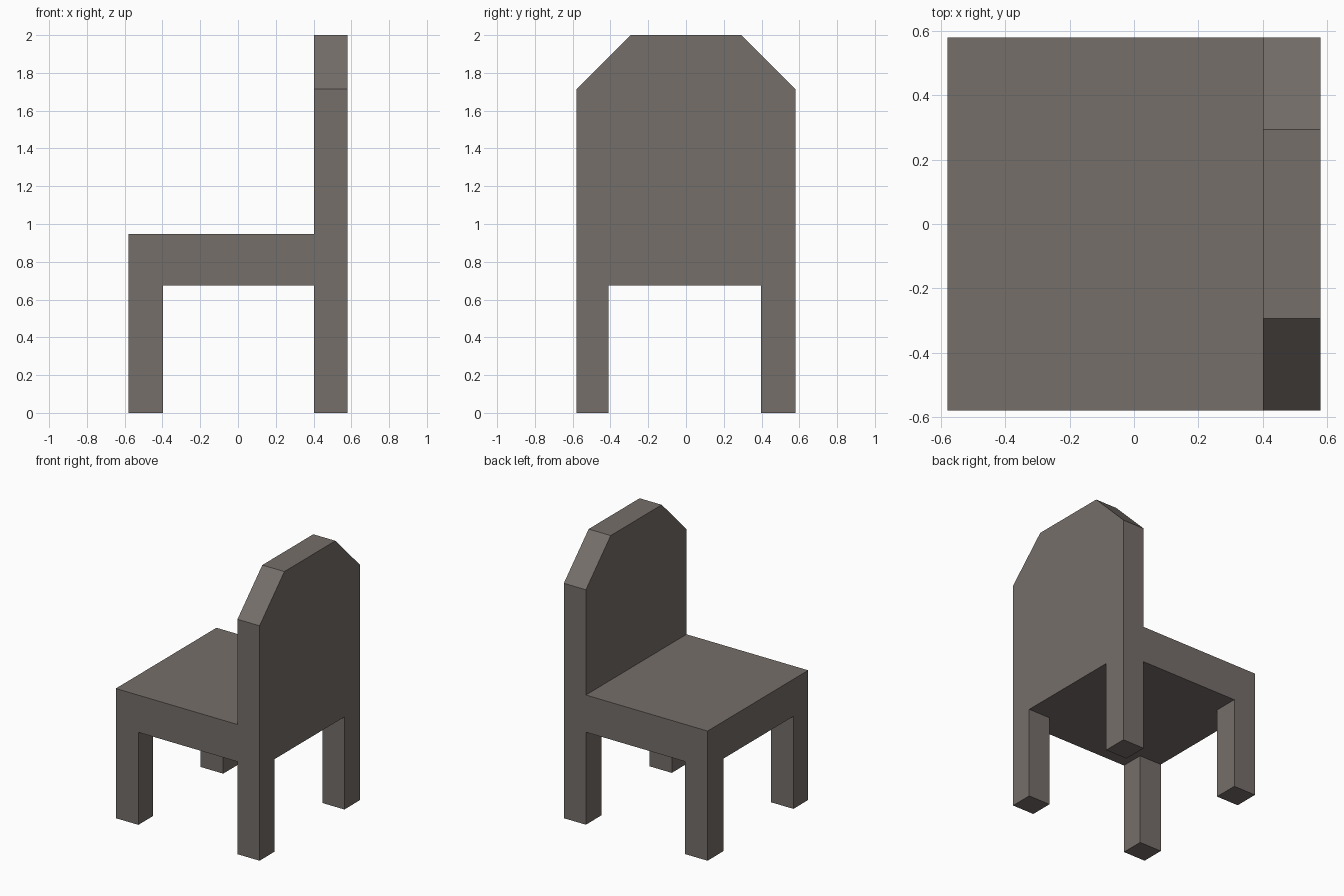
import bpy
import bmesh
from mathutils import Vector

if "Cube" in bpy.data.objects:
    bpy.data.objects.remove(bpy.data.objects["Cube"])

HALF = 0.58        # half width and half depth of the chair
SEAT_BOTTOM = 0.675
SEAT_TOP = 0.946
BACK_X = 0.402     # front face of the backrest

wood = bpy.data.materials.new("warm grey")
wood.diffuse_color = (0.178, 0.156, 0.143, 1.0)
wood.use_nodes = True
wood.node_tree.nodes["Principled BSDF"].inputs["Base Color"].default_value = wood.diffuse_color


def extrude_profile(name, points, direction):
    """Make a closed prism by extruding a flat polygon along a vector."""
    bm = bmesh.new()
    face = bm.faces.new([bm.verts.new(p) for p in points])
    result = bmesh.ops.extrude_face_region(bm, geom=[face], use_keep_orig=True)
    moved = [v for v in result["geom"] if isinstance(v, bmesh.types.BMVert)]
    bmesh.ops.translate(bm, verts=moved, vec=Vector(direction))
    bmesh.ops.recalc_face_normals(bm, faces=bm.faces[:])
    mesh = bpy.data.meshes.new(name)
    bm.to_mesh(mesh)
    bm.free()
    mesh.materials.append(wood)
    obj = bpy.data.objects.new(name, mesh)
    bpy.context.collection.objects.link(obj)
    return obj


def box(name, x0, x1, y0, y1, z0, z1):
    base = [(x0, y0, z0), (x1, y0, z0), (x1, y1, z0), (x0, y1, z0)]
    return extrude_profile(name, base, (0, 0, z1 - z0))


# Thick seat slab, meeting the backrest
box("seat", -HALF, BACK_X, -HALF, HALF, SEAT_BOTTOM, SEAT_TOP)

# Backrest with cut-off top corners
half_outline = [(HALF, SEAT_BOTTOM), (HALF, 1.714), (0.294, 2.0)]
outline = half_outline + [(-y, z) for y, z in reversed(half_outline)]
extrude_profile("backrest", [(BACK_X, y, z) for y, z in outline],
                (HALF - BACK_X, 0, 0))

# Four square legs, flush with the outer corners
for x_name, x0, x1 in (("seat_end", -HALF, -0.398), ("backrest_end", BACK_X, HALF)):
    for y_name, y0, y1 in (("front", -HALF, -0.41), ("rear", 0.398, HALF)):
        box(f"{x_name}_{y_name}_leg", x0, x1, y0, y1, 0, SEAT_BOTTOM)
